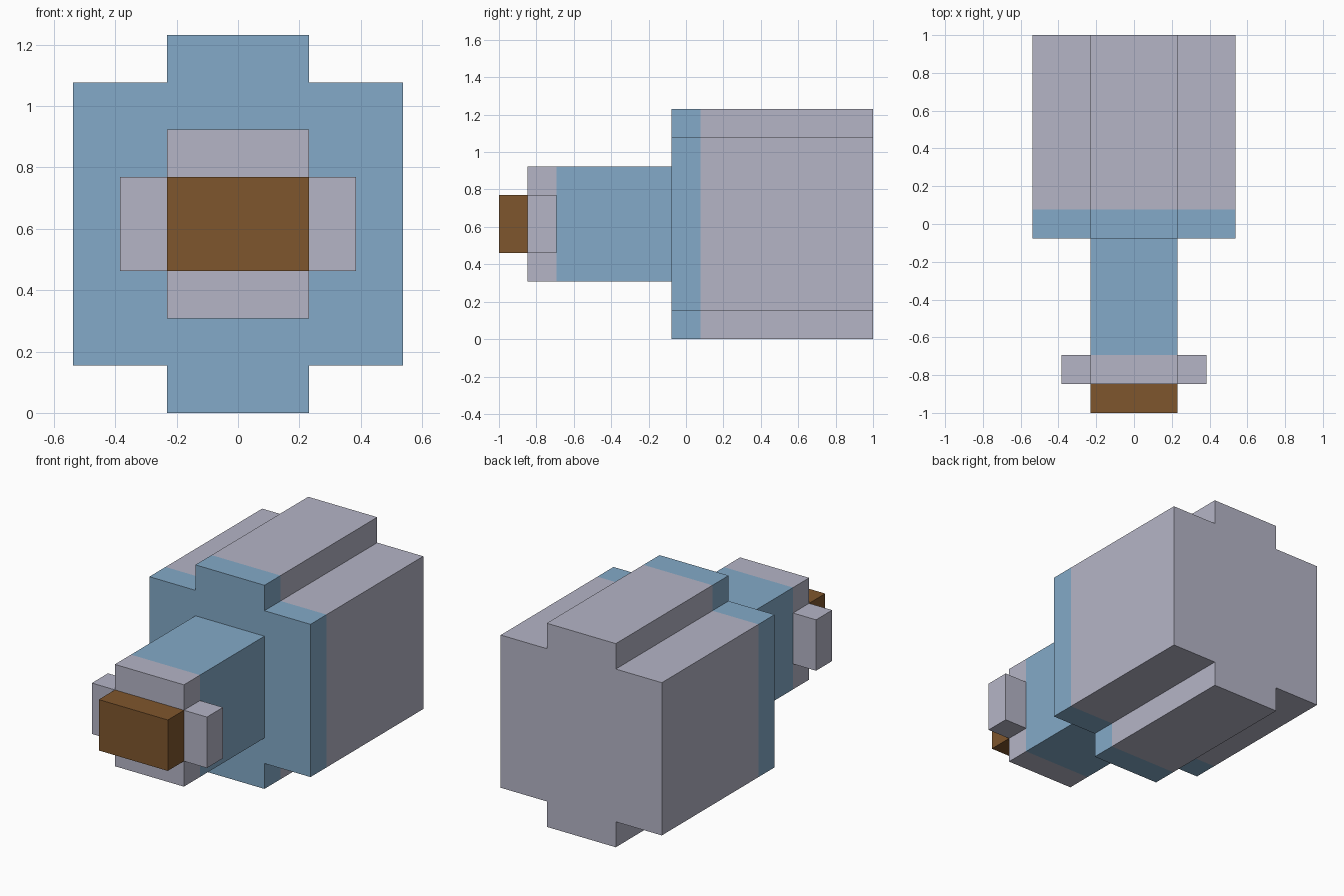
import bpy
import bmesh

if "Cube" in bpy.data.objects:
    bpy.data.objects.remove(bpy.data.objects["Cube"])

U = 2 / 13  # block unit: the model is 13 blocks long


def material(name, rgb):
    m = bpy.data.materials.new(name)
    m.diffuse_color = (*rgb, 1)
    m.use_nodes = True
    m.node_tree.nodes["Principled BSDF"].inputs["Base Color"].default_value = m.diffuse_color
    return m


GREY = material("pale grey", (0.462, 0.462, 0.565))
BLUE = material("soft blue", (0.227, 0.402, 0.578))
BROWN = material("brown", (0.212, 0.093, 0.026))


def extrude_along_y(name, profile, stations, mats):
    """Extrude an x-z profile through y stations (block units from the front),
    giving each section between stations its own material."""
    bm = bmesh.new()
    rings = [[bm.verts.new((x * U, -1 + s * U, z * U)) for x, z in profile]
             for s in stations]
    n = len(profile)
    used = list(dict.fromkeys(mats))
    for ring, following, mat in zip(rings, rings[1:], mats):
        for i in range(n):
            j = (i + 1) % n
            face = bm.faces.new((ring[i], ring[j], following[j], following[i]))
            face.material_index = used.index(mat)
    for ring, mat in ((rings[0], mats[0]), (rings[-1], mats[-1])):
        bm.faces.new(ring).material_index = used.index(mat)
    bmesh.ops.recalc_face_normals(bm, faces=bm.faces[:])
    mesh = bpy.data.meshes.new(name)
    bm.to_mesh(mesh)
    bm.free()
    for mat in used:
        mesh.materials.append(mat)
    obj = bpy.data.objects.new(name, mesh)
    bpy.context.collection.objects.link(obj)
    return obj


def rect(x0, x1, z0, z1):
    return [(x0, z0), (x1, z0), (x1, z1), (x0, z1)]


# Large body: a plus-shaped section with a blue front band
right_half = [(1.5, 0), (1.5, 1), (3.5, 1), (3.5, 7), (1.5, 7), (1.5, 8)]
plus = right_half + [(-x, z) for x, z in reversed(right_half)]
extrude_along_y("body", plus, (6, 7, 13), (BLUE, GREY))

# Narrow neck with a grey front collar
extrude_along_y("neck", rect(-1.5, 1.5, 2, 6), (1, 2, 6), (GREY, BLUE))

# Side lugs on the collar
for side, x0, x1 in (("left", -2.5, -1.5), ("right", 1.5, 2.5)):
    extrude_along_y(side + "_lug", rect(x0, x1, 3, 5), (1, 2), (GREY,))

# Brown front plug
extrude_along_y("front_plug", rect(-1.5, 1.5, 3, 5), (0, 1), (BROWN,))
